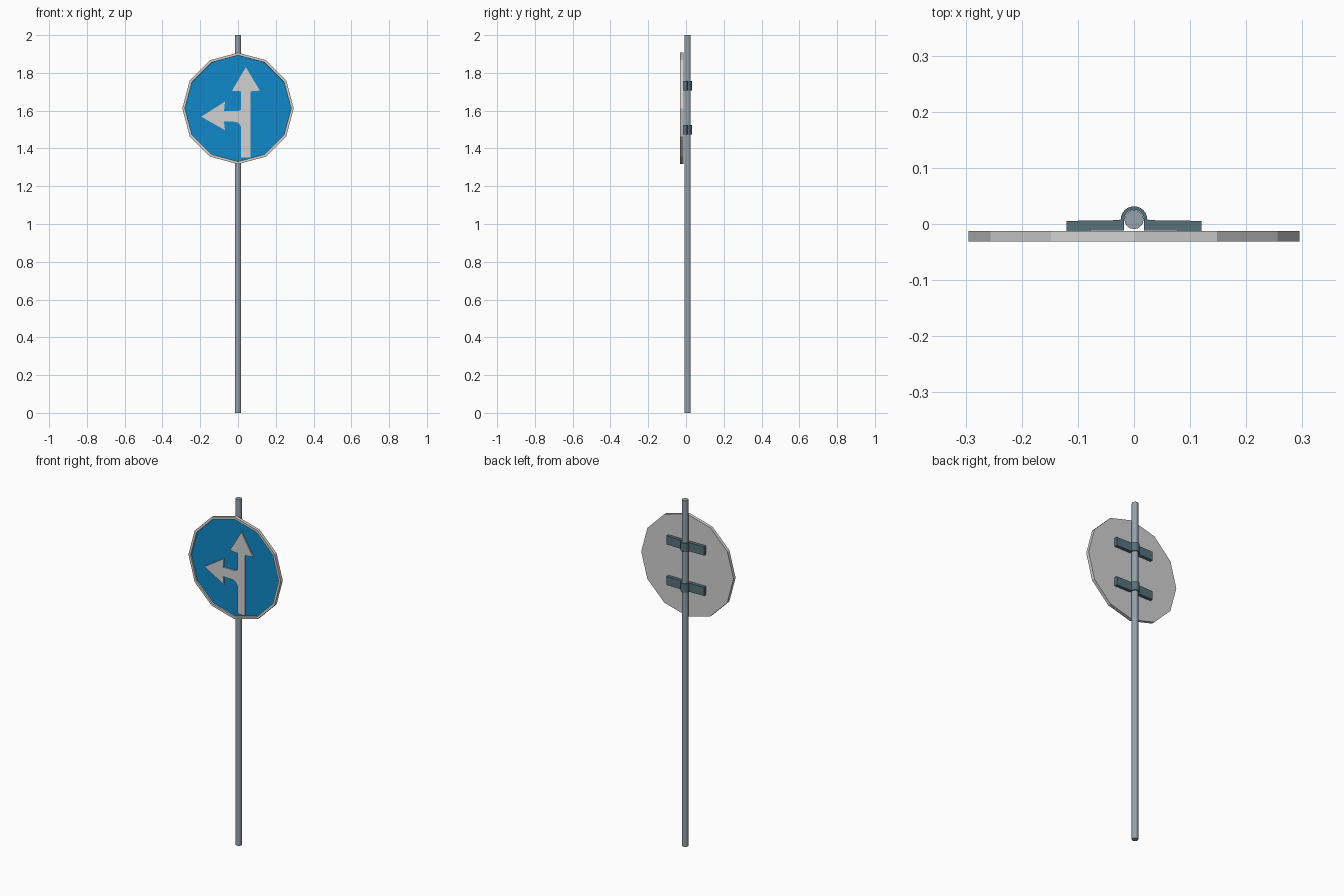
import bpy, bmesh, math
from mathutils import Vector

if "Cube" in bpy.data.objects:
    bpy.data.objects.remove(bpy.data.objects["Cube"])


def material(name, rgb):
    m = bpy.data.materials.new(name)
    m.diffuse_color = (*rgb, 1)
    m.use_nodes = True
    m.node_tree.nodes["Principled BSDF"].inputs["Base Color"].default_value = m.diffuse_color
    return m


WHITE = material("sign white", (0.64, 0.64, 0.64))
BLUE = material("sign blue", (0.005, 0.25, 0.58))
STEEL = material("pole grey", (0.30, 0.37, 0.42))
DARK = material("bracket slate", (0.095, 0.165, 0.20))


def prism(name, points, push, mats):
    """Closed outline of 3D points, extruded along the vector push."""
    bm = bmesh.new()
    base = bm.faces.new([bm.verts.new(p) for p in points])
    ext = bmesh.ops.extrude_face_region(bm, geom=[base], use_keep_orig=True)
    moved = [g for g in ext["geom"] if isinstance(g, bmesh.types.BMVert)]
    bmesh.ops.translate(bm, verts=moved, vec=Vector(push))
    bmesh.ops.recalc_face_normals(bm, faces=bm.faces)
    me = bpy.data.meshes.new(name)
    bm.to_mesh(me)
    bm.free()
    for m in mats:
        me.materials.append(m)
    ob = bpy.data.objects.new(name, me)
    bpy.context.collection.objects.link(ob)
    return ob


def arc(cx, cy, r, a0, a1, n):
    return [(cx + r * math.cos(math.radians(a0 + (a1 - a0) * i / n)),
             cy + r * math.sin(math.radians(a0 + (a1 - a0) * i / n))) for i in range(n + 1)]


POLE_Y, POLE_R = 0.008, 0.017
SIGN_Z, SIGN_R = 1.612, 0.295
BACK, FRONT, FIELD = -0.0125, -0.0313, -0.0225

# Pole
prism("pole", [(x, y, 0) for x, y in arc(0, POLE_Y, POLE_R, 0, 360, 16)[:-1]], (0, 0, 2), [STEEL])

# Twelve-sided plate with a raised white rim and a recessed blue field
plate = prism("sign_plate", [(x, BACK, z) for x, z in arc(0, SIGN_Z, SIGN_R, 0, 360, 12)[:-1]],
              (0, FRONT - BACK, 0), [WHITE, BLUE])
bm = bmesh.new()
bm.from_mesh(plate.data)
face = min(bm.faces, key=lambda f: f.calc_center_median().y)
bmesh.ops.inset_region(bm, faces=[face], thickness=0.014)
wall = bmesh.ops.inset_region(bm, faces=[face], thickness=0.0005)
for v in face.verts:
    v.co.y = FIELD
face.material_index = 1
bm.to_mesh(plate.data)
bm.free()

# Straight-on and left-turn arrow, one raised outline
L, R, TIP = 0.017, 0.065, 0.042
outline = [(R, 1.353), (R, 1.702), (0.116, 1.706), (TIP, 1.83), (-0.032, 1.706), (L, 1.702),
           (L, 1.605), (-0.005, 1.597), (-0.074, 1.597), (-0.069, 1.648), (-0.195, 1.568),
           (-0.069, 1.497), (-0.074, 1.543), (-0.01, 1.541), (0.008, 1.531), (L, 1.51), (L, 1.353)]
prism("direction_arrows", [(x, FIELD, z) for x, z in outline], (0, -0.0075, 0), [WHITE])

# Two clamps: flat wings bent around the back of the pole
outer = arc(0, POLE_Y, 0.0235, 180, 0, 12)
inner = arc(0, POLE_Y, POLE_R + 0.0005, 0, 180, 12)
strap = ([(-0.0175, -0.0118), (-0.12, -0.0122), (-0.12, 0.0055), (-0.029, 0.0068)] + outer
         + [(0.029, 0.0068), (0.12, 0.0055), (0.12, -0.0122), (0.0175, -0.0118)] + inner)
for label, z in (("upper", 1.732), ("lower", 1.498)):
    prism(label + "_clamp", [(x, y, z - 0.025) for x, y in strap], (0, 0, 0.05), [DARK])
